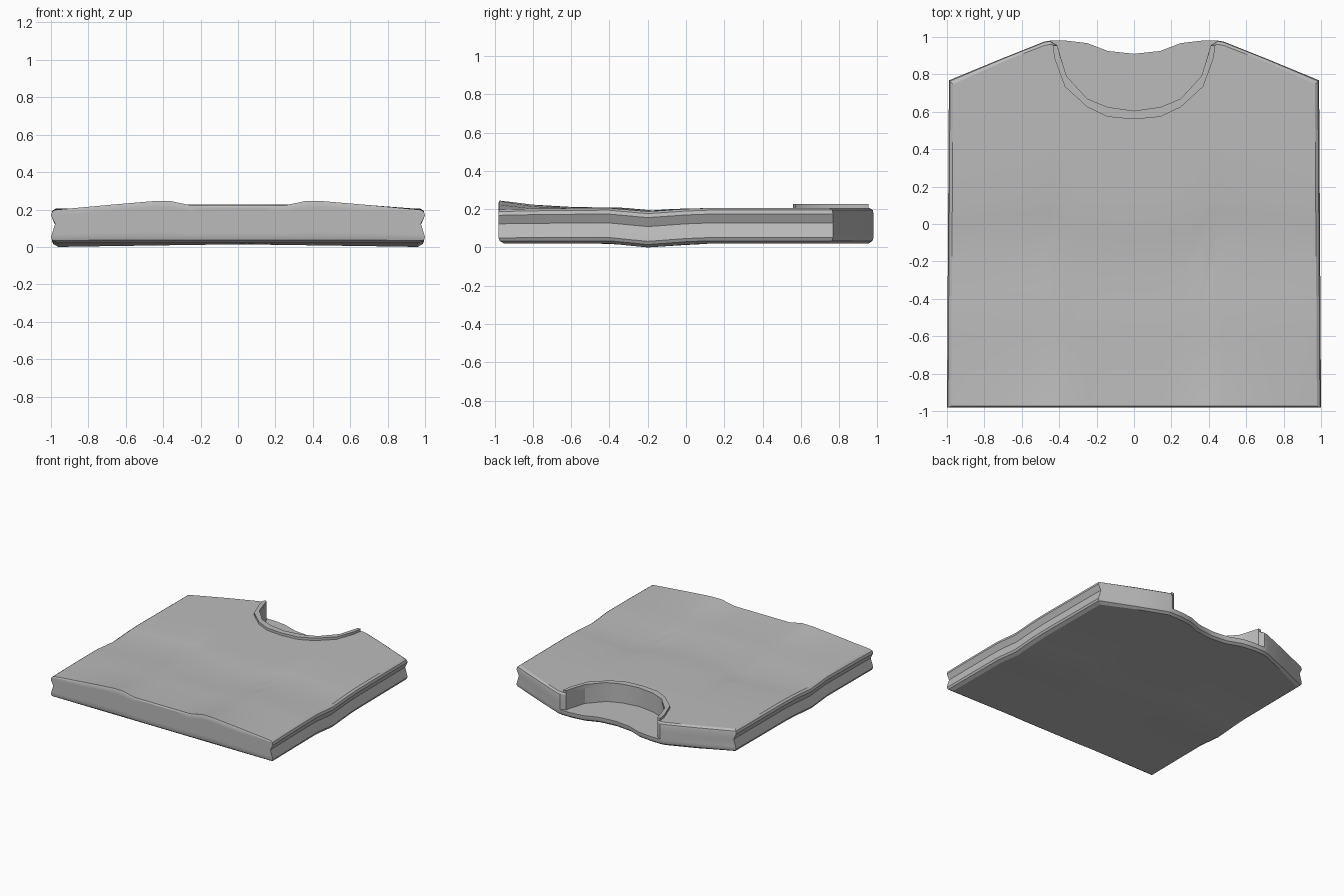
import bpy, bmesh

if "Cube" in bpy.data.objects:
    bpy.data.objects.remove(bpy.data.objects["Cube"])

cloth = bpy.data.materials.new("grey cloth")
cloth.diffuse_color = (0.5, 0.5, 0.5, 1)
cloth.use_nodes = True
cloth.node_tree.nodes["Principled BSDF"].inputs["Base Color"].default_value = cloth.diffuse_color


def lerp(table, v):
    """Piecewise linear lookup in a list of (position, value)."""
    for (a, fa), (b, fb) in zip(table, table[1:]):
        if v <= b:
            return fa + (fb - fa) * max(0, (v - a) / (b - a))
    return table[-1][1]


def finish(name, bm, angle):
    bmesh.ops.remove_doubles(bm, verts=bm.verts, dist=1e-5)
    bmesh.ops.recalc_face_normals(bm, faces=bm.faces)
    me = bpy.data.meshes.new(name)
    bm.to_mesh(me)
    bm.free()
    me.materials.append(cloth)
    ob = bpy.data.objects.new(name, me)
    bpy.context.collection.objects.link(ob)
    bpy.ops.object.select_all(action='DESELECT')
    ob.select_set(True)
    bpy.context.view_layer.objects.active = ob
    bpy.ops.object.shade_smooth_by_angle(angle=angle)


# Outlines of the top edge: front neckline, back neckline, shared shoulders
SHOULDER = [(0.45, 0.98), (0.48, 0.975), (1.0, 0.768)]
FRONT = [(0, 0.60), (0.14, 0.62), (0.25, 0.665), (0.36, 0.785), (0.41, 0.955)] + SHOULDER
BACK = [(0, 0.91), (0.14, 0.925), (0.25, 0.967), (0.36, 0.98)] + SHOULDER

# Folds in the cloth
RISE_X = [(0, 0.016), (0.25, 0.016), (0.36, 0.039), (0.45, 0.039), (1, -0.008)]
RISE_Y = [(-0.98, 1), (-0.8, 0.45), (-0.6, 0.15), (-0.35, 0)]
DIP_Y = [(-0.4, 0), (-0.2, 1), (0, 0.25), (0.12, 0)]
SAG_X = [(0, -0.06), (0.25, -0.04), (0.36, 0.0), (0.41, 0.08), (1, 0)]


def heights(x, y):
    dip = lerp(DIP_Y, y) * 0.02
    low = 0.02 - dip * (0.3 + 0.7 * abs(x))
    high = 0.206 + lerp(RISE_X, abs(x)) * lerp(RISE_Y, y) - dip * 0.9
    return low, high


# Shirt body: stacked outlines, (side inset, shoulder inset, front inset, height share, neckline)
LAYERS = [(0.035, 0.025, 0.03, 0.0, BACK),
          (0.008, 0.005, 0.006, 0.08, BACK),
          (0.0, 0.0, 0.0, 0.17, BACK),
          (0.005, 0.0, 0.0, 0.27, BACK),
          (0.005, 0.0, 0.0, 0.27, FRONT),
          (0.022, 0.0, 0.0, 0.58, FRONT),
          (0.0, 0.0, 0.0, 0.83, FRONT),
          (0.006, 0.004, 0.0, 0.94, FRONT),
          (0.022, 0.02, 0.006, 1.0, FRONT)]
half = [0.14, 0.25, 0.36, 0.41, 0.45, 0.48, 0.7, 1.0]
cols = [-x for x in reversed(half)] + [0] + half
rows = [-0.98, -0.8, -0.6, -0.4, -0.2, 0, 0.12, 0.5, None]

bm = bmesh.new()
grids = []
for side, top, front, share, neck in LAYERS:
    grid = []
    for x in cols:
        line = []
        for y0 in rows:
            y = y0
            if y is None:
                y = lerp(neck, abs(x)) - (top if abs(x) > 0.42 or neck is BACK else 0)
            low, high = heights(x, y)
            z = low + (high - low) * share
            if y0 == -0.98:
                y += front
            elif y0 is not None and -0.5 < y0 < 0.1:
                y += lerp(SAG_X, abs(x))
            px = x
            if abs(x) == 1:
                px = x * (1 - side - 0.006 * (y + 0.98))
            line.append(bm.verts.new((px, y, z)))
        grid.append(line)
    grids.append(grid)

nc, nr = len(cols), len(rows)
for grid in (grids[0], grids[-1]):      # underside and top
    for i in range(nc - 1):
        for j in range(nr - 1):
            bm.faces.new((grid[i][j], grid[i + 1][j], grid[i + 1][j + 1], grid[i][j + 1]))
rim = ([(i, 0) for i in range(nc - 1)] + [(nc - 1, j) for j in range(nr - 1)]
       + [(i, nr - 1) for i in range(nc - 1, 0, -1)] + [(0, j) for j in range(nr - 1, 0, -1)])
for lo, hi in zip(grids, grids[1:]):    # edges, neck wall and inside back panel
    for (a, b), (c, d) in zip(rim, rim[1:] + rim[:1]):
        bm.faces.new((lo[a][b], lo[c][d], hi[c][d], hi[a][b]))
finish("shirt_body", bm, 0.45)

# Collar: raised band around the front neckline
OUTER = [(0, 0.56), (0.14, 0.573), (0.25, 0.625), (0.37, 0.735), (0.425, 0.885), (0.435, 0.955)]
INNER = [(0, 0.605), (0.14, 0.625), (0.25, 0.67), (0.36, 0.79), (0.395, 0.90), (0.41, 0.955)]


def mirrored(points):
    return [(-x, y) for x, y in reversed(points[1:])] + points


bm = bmesh.new()
sections = []
for (ox, oy), (ix, iy) in zip(mirrored(OUTER), mirrored(INNER)):
    sections.append([bm.verts.new(p) for p in
                     ((ox, oy, 0.195), (ox, oy, 0.226), (ix, iy, 0.226), (ix, iy, 0.195))])
for s, t in zip(sections, sections[1:]):
    for k in range(4):
        m = (k + 1) % 4
        bm.faces.new((s[k], s[m], t[m], t[k]))
bm.faces.new(sections[0])
bm.faces.new(sections[-1])
finish("collar", bm, 0.6)
